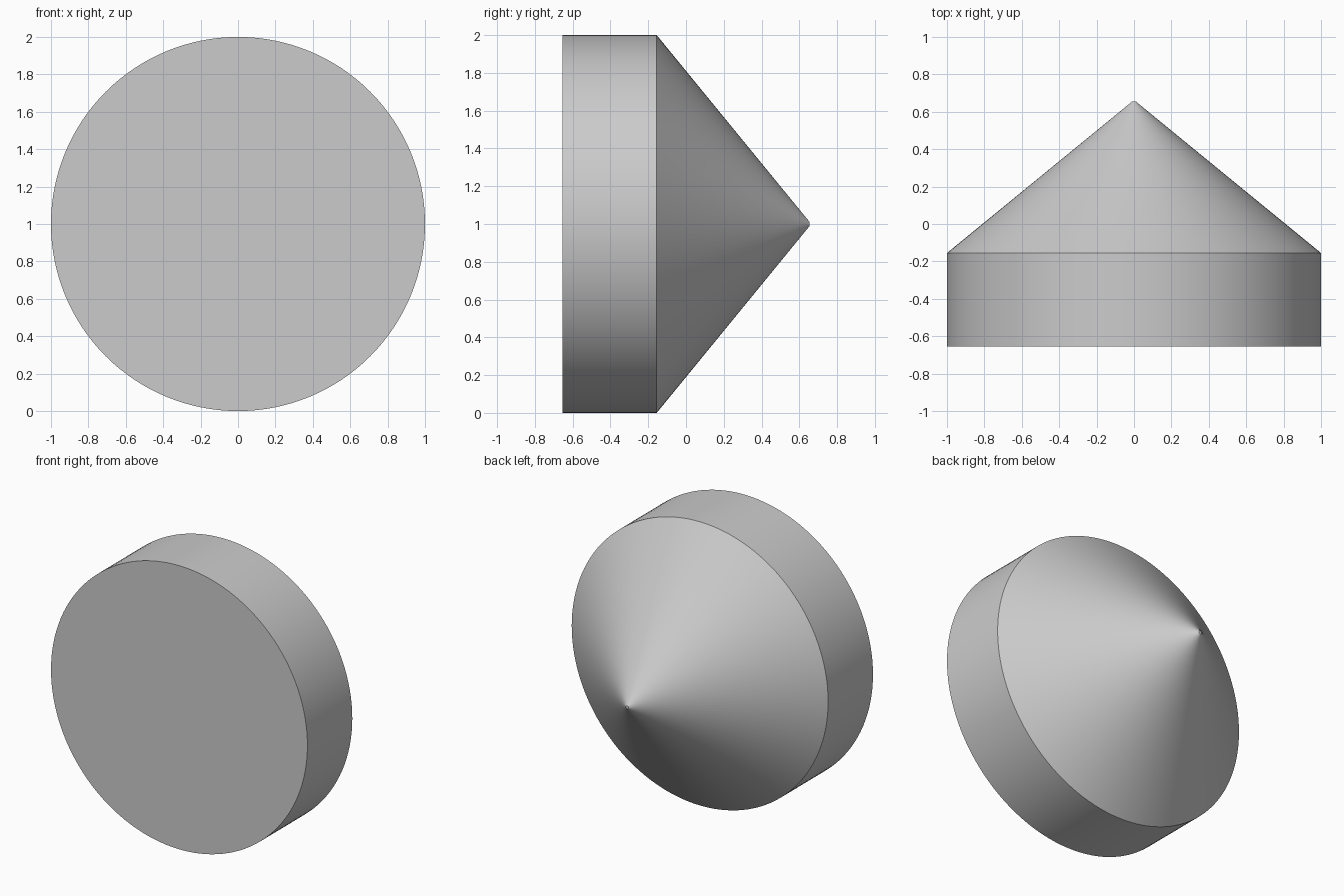
import bpy, bmesh
from math import cos, sin, tau, radians

if "Cube" in bpy.data.objects:
    bpy.data.objects.remove(bpy.data.objects["Cube"])

SIDES = 128

# Half-profile along the y axis: (radius, y)
profile = [(1.0, -0.655), (1.0, -0.155), (0.022, 0.645), (0.012, 0.655)]

bm = bmesh.new()
rings = []
for r, y in profile:
    rings.append([bm.verts.new((r * cos(tau * i / SIDES), y, 1 + r * sin(tau * i / SIDES)))
                  for i in range(SIDES)])

# Cylinder wall, cone and small rounded tip
for a, b in zip(rings, rings[1:]):
    for i in range(SIDES):
        j = (i + 1) % SIDES
        bm.faces.new((a[i], a[j], b[j], b[i]))

# Flat front disc and tiny tip cap
bm.faces.new(rings[0])
bm.faces.new(rings[-1])
bmesh.ops.recalc_face_normals(bm, faces=bm.faces)

mesh = bpy.data.meshes.new("cone_capped_disc")
bm.to_mesh(mesh)
bm.free()
obj = bpy.data.objects.new("cone_capped_disc", mesh)
bpy.context.collection.objects.link(obj)

# Smooth walls, sharp rims
bpy.context.view_layer.objects.active = obj
obj.select_set(True)
bpy.ops.object.shade_smooth_by_angle(angle=radians(25))
